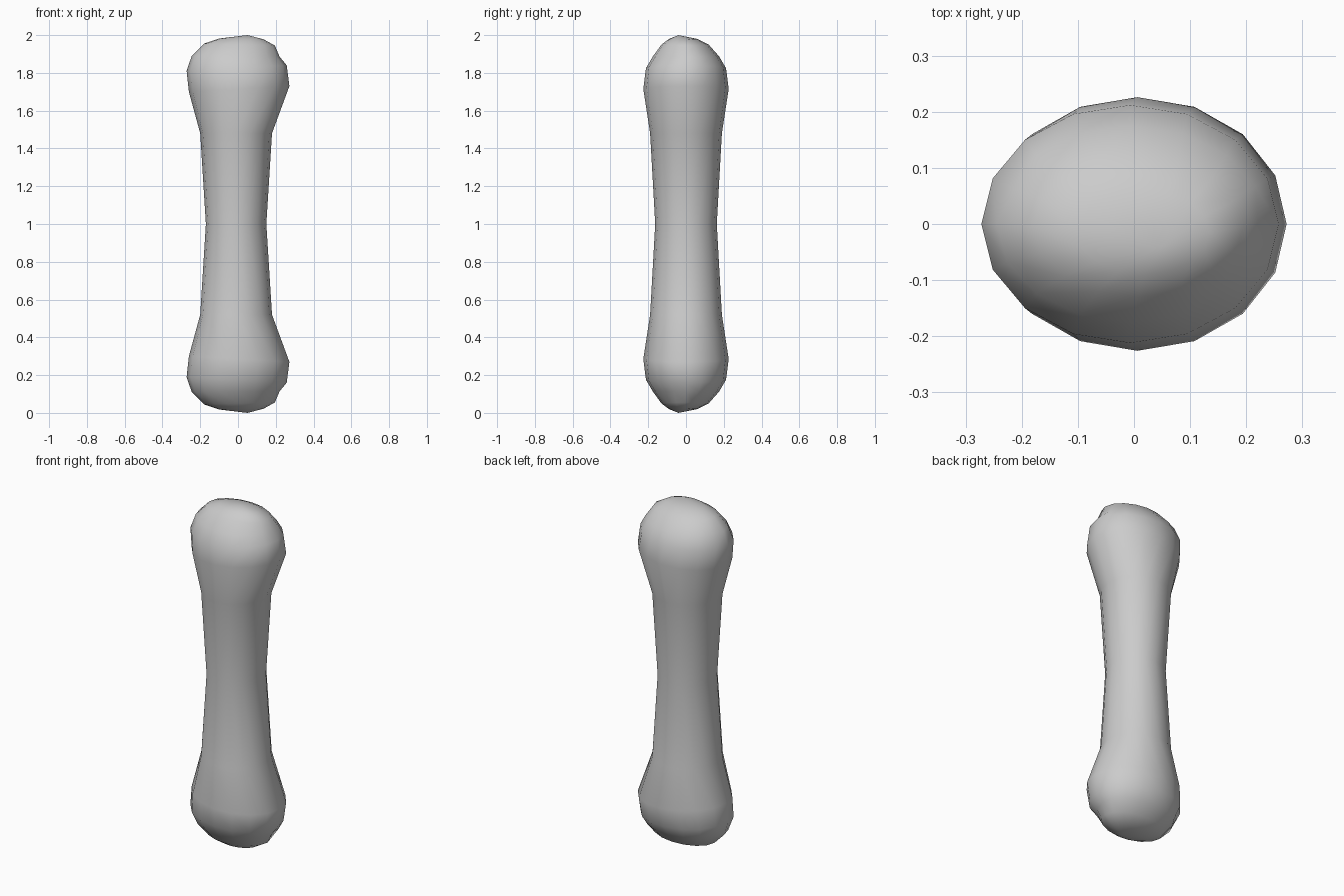
import bpy, bmesh, math

default = bpy.data.objects.get("Cube")
if default:
    bpy.data.objects.remove(default, do_unlink=True)

mat = bpy.data.materials.new("bone_grey")
mat.use_nodes = True
grey = (0.6, 0.6, 0.6, 1)
mat.diffuse_color = grey
mat.node_tree.nodes["Principled BSDF"].inputs["Base Color"].default_value = grey

SIDES = 16
# Upper half rings: left x, right x, left z, right z, half depth, centre y
RINGS = [
    (-0.17, 0.15, 1.0, 1.0, 0.163, 0),
    (-0.2, 0.18, 1.48, 1.48, 0.19, 0),
    (-0.26, 0.272, 1.7, 1.73, 0.226, 0),
    (-0.272, 0.258, 1.81, 1.84, 0.212, 0),
    (-0.245, 0.235, 1.89, 1.885, 0.175, 0),
    (-0.18, 0.195, 1.955, 1.945, 0.125, -0.005),
    (-0.1, 0.135, 1.982, 1.978, 0.075, -0.015),
]
CROWN = (0.05, -0.04, 2.0)
DENT_RING = 4


def ring_points(index):
    x0, x1, z0, z1, depth, cy = RINGS[index]
    for i in range(SIDES):
        a = math.tau * i / SIDES
        c, s = math.cos(a), math.sin(a)
        # Shallow dents beside the rounded knuckles
        dent = 0.94 if index == DENT_RING and i in (14, 15, 0, 7) else 1
        yield ((x0 + x1) / 2 + (x1 - x0) / 2 * c * dent,
               cy + depth * s * dent,
               (z0 + z1) / 2 + (z1 - z0) / 2 * c)


def bridge(bm, lower, upper):
    for i in range(SIDES):
        j = (i + 1) % SIDES
        bm.faces.new((lower[i], lower[j], upper[j], upper[i]))


def cap(bm, ring, point):
    tip = bm.verts.new(point)
    for i in range(SIDES):
        bm.faces.new((ring[i], ring[(i + 1) % SIDES], tip))


# Shaft and knuckle ends, with the lower half mirrored from the upper
bm = bmesh.new()
waist = [bm.verts.new(p) for p in ring_points(0)]
for flip in (False, True):
    previous = waist
    for k in range(1, len(RINGS)):
        ring = [bm.verts.new((x, y, 2 - z if flip else z))
                for x, y, z in ring_points(k)]
        bridge(bm, previous, ring)
        previous = ring
    x, y, z = CROWN
    cap(bm, previous, (x, y, 2 - z if flip else z))
bmesh.ops.recalc_face_normals(bm, faces=bm.faces)
for face in bm.faces:
    face.smooth = True

mesh = bpy.data.meshes.new("bone")
bm.to_mesh(mesh)
bm.free()
mesh.materials.append(mat)
bone = bpy.data.objects.new("bone", mesh)
bpy.context.collection.objects.link(bone)
